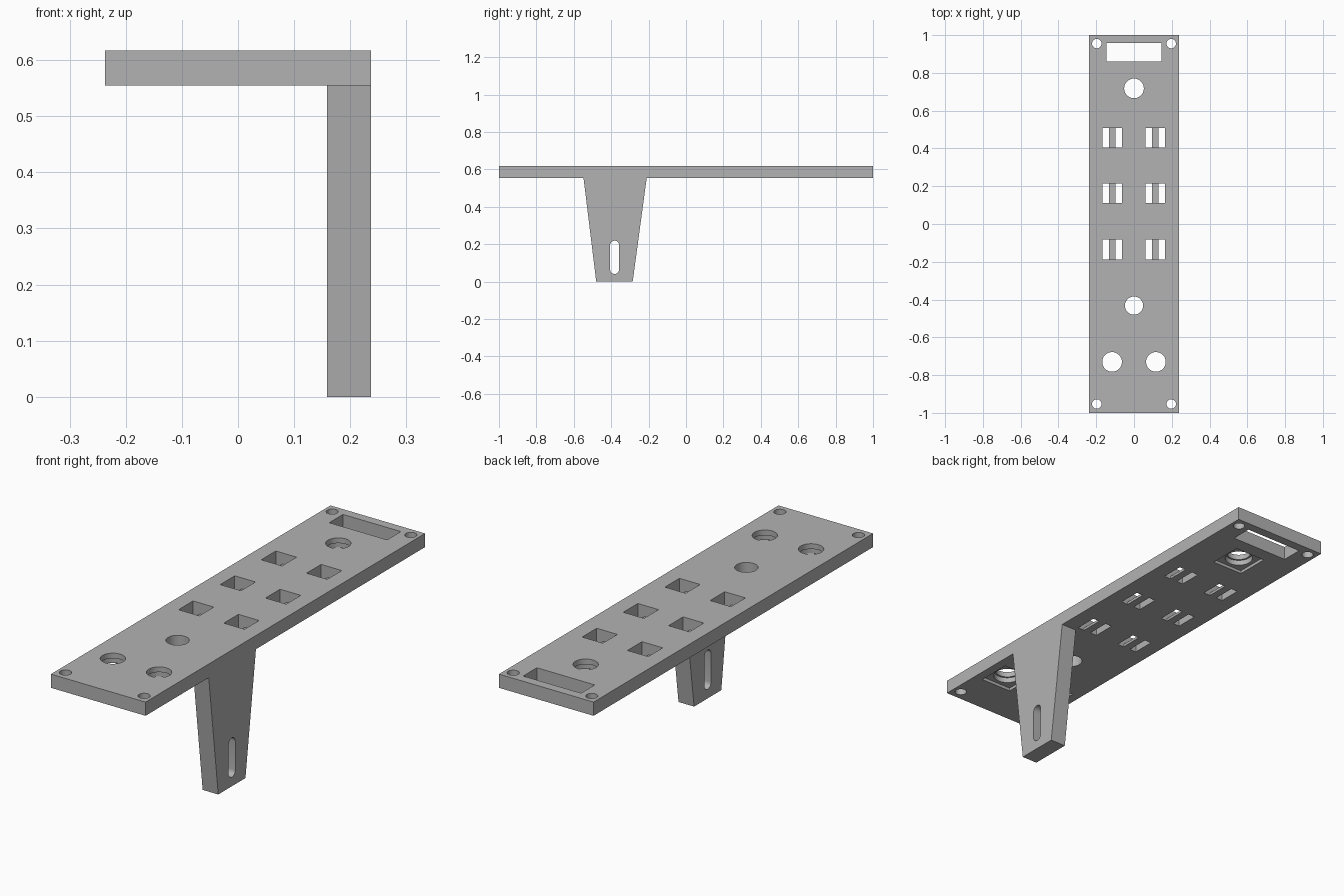
import bpy, bmesh
from mathutils import Matrix, Vector

if "Cube" in bpy.data.objects:
    bpy.data.objects.remove(bpy.data.objects["Cube"], do_unlink=True)

BOTTOM, TOP, HALF_W = 0.555, 0.617, 0.237
LOW, HIGH = BOTTOM - 0.05, TOP + 0.05

grey = bpy.data.materials.new("plain_grey")
grey.use_nodes = True
grey.diffuse_color = (0.45, 0.45, 0.45, 1)
grey.node_tree.nodes["Principled BSDF"].inputs["Base Color"].default_value = (0.45, 0.45, 0.45, 1)


def add_box(bm, x0, x1, y0, y1, z0, z1):
    centre = Vector((x0 + x1, y0 + y1, z0 + z1)) / 2
    size = (x1 - x0, y1 - y0, z1 - z0, 1)
    bmesh.ops.create_cube(bm, size=1, matrix=Matrix.Translation(centre) @ Matrix.Diagonal(size))


def add_rod(bm, x, y, radius, z0, z1):
    bmesh.ops.create_cone(bm, cap_ends=True, segments=48, radius1=radius, radius2=radius,
                          depth=z1 - z0, matrix=Matrix.Translation((x, y, (z0 + z1) / 2)))


def add_prism(bm, profile, x0, x1):
    """Extrude a (y, z) outline along x."""
    face = bm.faces.new([bm.verts.new((x0, y, z)) for y, z in profile])
    ext = bmesh.ops.extrude_face_region(bm, geom=[face])["geom"]
    bmesh.ops.translate(bm, vec=(x1 - x0, 0, 0),
                        verts=[v for v in ext if isinstance(v, bmesh.types.BMVert)])


def make_object(name, bm):
    bmesh.ops.recalc_face_normals(bm, faces=bm.faces)
    mesh = bpy.data.meshes.new(name)
    bm.to_mesh(mesh)
    bm.free()
    mesh.materials.append(grey)
    obj = bpy.data.objects.new(name, mesh)
    bpy.context.collection.objects.link(obj)
    return obj


def select(obj):
    bpy.ops.object.select_all(action="DESELECT")
    obj.select_set(True)
    bpy.context.view_layer.objects.active = obj


def cut(target, bm):
    cutter = make_object("cutter", bm)
    cutter.hide_render = True
    select(target)
    mod = target.modifiers.new("cut", "BOOLEAN")
    mod.operation, mod.solver, mod.object = "DIFFERENCE", "EXACT", cutter
    bpy.ops.object.modifier_apply(modifier=mod.name)
    bpy.data.objects.remove(cutter, do_unlink=True)


# Flat panel
bm = bmesh.new()
add_box(bm, -HALF_W, HALF_W, -1, 1, BOTTOM, TOP)
panel = make_object("panel", bm)

# Positions of the square sockets and the large round controls
sockets = [(x, y) for x in (-0.115, 0.112) for y in (-0.135, 0.163, 0.457)]
controls = [(0, 0.718), (-0.116, -0.73), (0.116, -0.73)]

# Openings that go right through: window, screw holes, round holes, socket slots
bm = bmesh.new()
add_box(bm, -0.145, 0.145, 0.86, 0.958, LOW, HIGH)
for x in (-0.197, 0.197):
    for y in (-0.953, 0.955):
        add_rod(bm, x, y, 0.025, LOW, HIGH)
add_rod(bm, 0, -0.432, 0.048, LOW, HIGH)
for x, y in controls:
    add_rod(bm, x, y, 0.052, LOW, HIGH)
for x, y in sockets:
    for side in (-1, 1):
        mid = x + side * 0.035
        add_box(bm, mid - 0.017, mid + 0.017, y - 0.052, y + 0.052, LOW, HIGH)
cut(panel, bm)

# Socket wells from above, leaving a thin bar at the underside
bm = bmesh.new()
for x, y in sockets:
    add_box(bm, x - 0.052, x + 0.052, y - 0.052, y + 0.052, BOTTOM + 0.012, HIGH)
cut(panel, bm)

# Square recesses under the round controls
bm = bmesh.new()
for x, y in controls:
    add_box(bm, x - 0.078, x + 0.078, y - 0.078, y + 0.078, LOW, BOTTOM + 0.014)
cut(panel, bm)

# Wider bores inside those recesses
bm = bmesh.new()
for x, y in controls:
    add_rod(bm, x, y, 0.06, LOW, BOTTOM + 0.038)
cut(panel, bm)

# Tapered leg with an upright rounded slot
bm = bmesh.new()
add_prism(bm, [(-0.48, 0), (-0.285, 0), (-0.21, BOTTOM), (-0.548, BOTTOM)], 0.159, HALF_W)
leg = make_object("support_leg", bm)

bm = bmesh.new()
slot = []
for centre_z, start in ((0.195, 0), (0.065, 180)):
    for step in range(13):
        turn = Matrix.Rotation((start + step * 15) * 3.14159265 / 180, 2)
        offset = turn @ Vector((0.024, 0))
        slot.append((-0.382 + offset.x, centre_z + offset.y))
add_prism(bm, slot, 0.1, 0.3)
cut(leg, bm)

for obj in (panel, leg):
    select(obj)
    bpy.ops.object.shade_smooth_by_angle(angle=0.5)
